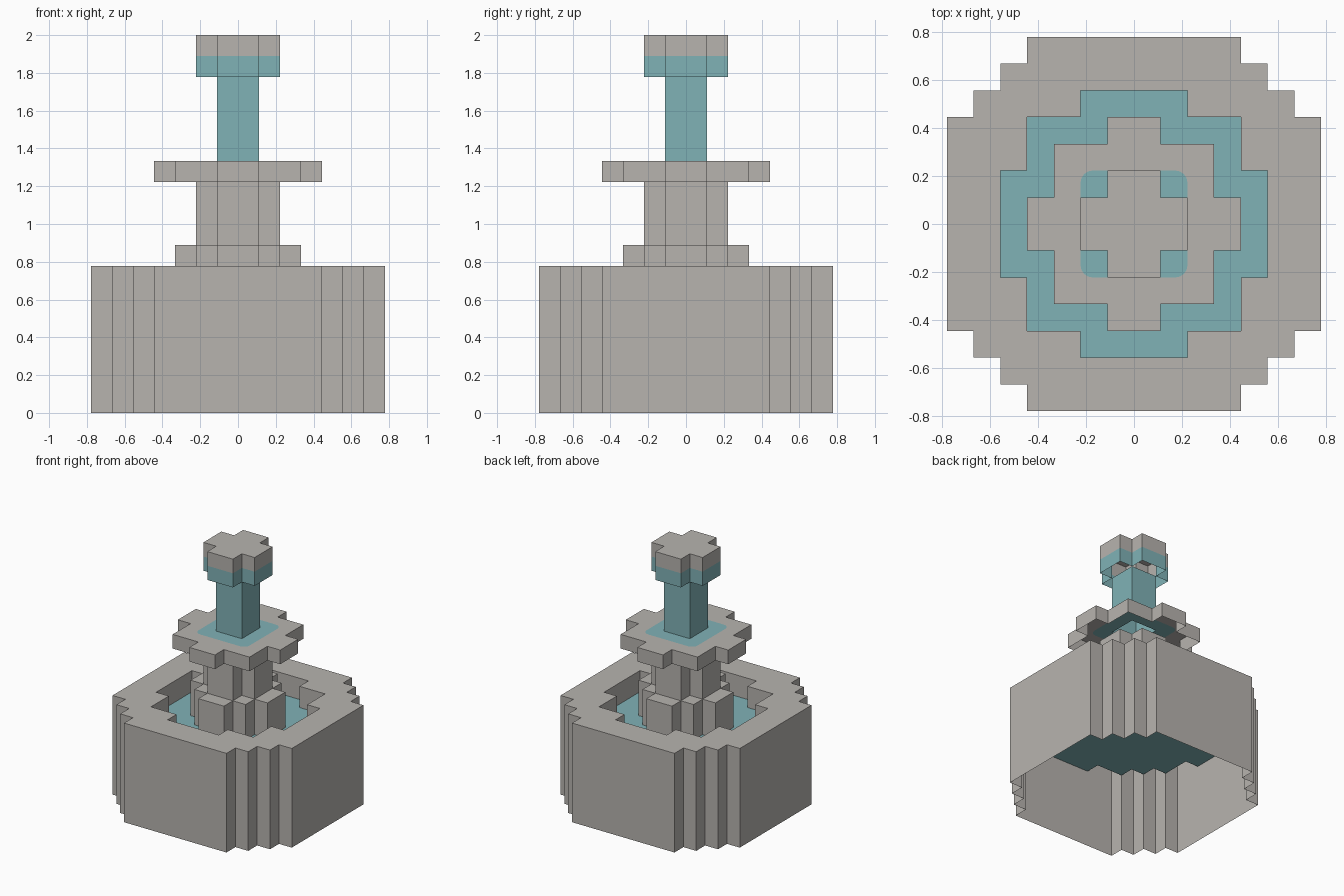
import bpy, bmesh, math

if "Cube" in bpy.data.objects:
    bpy.data.objects.remove(bpy.data.objects["Cube"])

U = 1 / 9  # block size
WATER_Z = 5.5  # pool level in blocks


def material(name, rgb):
    m = bpy.data.materials.new(name)
    m.diffuse_color = (*rgb, 1)
    m.use_nodes = True
    m.node_tree.nodes["Principled BSDF"].inputs["Base Color"].default_value = m.diffuse_color
    return m


STONE = material("stone grey", (0.475, 0.455, 0.430))
WATER = material("water teal", (0.217, 0.447, 0.470))


def outline(quadrant):
    """Turn one corner's stair points into a full counter-clockwise outline."""
    pts, q = [], list(quadrant)
    for _ in range(4):
        pts += q
        q = [(-y, x) for x, y in q]
    return pts


BASIN = outline([(7, 4), (6, 4), (6, 5), (5, 5), (5, 6), (4, 6), (4, 7)])
SHEET = outline([(7, 2), (6, 2), (6, 4), (5, 4), (5, 5), (4, 5), (4, 6), (2, 6), (2, 7)])
POOL = outline([(5, 2), (4, 2), (4, 4), (2, 4), (2, 5)])
PEDESTAL = outline([(3, 1), (2, 1), (2, 2), (1, 2), (1, 3)])
DISH = outline([(4, 1), (3, 1), (3, 3), (1, 3), (1, 4)])
CROSS = outline([(2, 1), (1, 1), (1, 2)])
SQUARE = outline([(1, 1)])
PUDDLE = outline([(1.55 + 0.45 * math.cos(a), 1.55 + 0.45 * math.sin(a))
                  for a in (math.pi / 8 * i for i in range(5))])


def finish(name, bm, mat):
    me = bpy.data.meshes.new(name)
    bm.to_mesh(me)
    bm.free()
    me.materials.append(mat)
    ob = bpy.data.objects.new(name, me)
    bpy.context.collection.objects.link(ob)
    return ob


def loop(bm, pts, z):
    return [bm.verts.new((x * U, y * U, z * U)) for x, y in pts]


def wall(name, pts, z0, z1, mat, inward=False):
    """Upright band following an outline."""
    bm = bmesh.new()
    lo, hi = loop(bm, pts, z0), loop(bm, pts, z1)
    n = len(pts)
    for i in range(n):
        j = (i + 1) % n
        f = bm.faces.new((lo[i], lo[j], hi[j], hi[i]))
        if inward:
            f.normal_flip()
    return finish(name, bm, mat)


def cap(name, pts, z, mat, hole=None):
    """Level surface inside an outline, optionally with a hole."""
    bm = bmesh.new()
    edges = []
    for ring in (pts, hole):
        if ring:
            v = loop(bm, ring, z)
            edges += [bm.edges.new((v[i - 1], v[i])) for i in range(len(v))]
    bmesh.ops.triangle_fill(bm, edges=edges, use_beauty=True, normal=(0, 0, 1))
    for f in bm.faces:
        f.normal_update()
        if f.normal.z < 0:
            f.normal_flip()
    return finish(name, bm, mat)


# Basin: open underneath, with a sunken pool and a round water sheet
wall("basin_wall", BASIN, 0, 7, STONE)
cap("basin_rim", BASIN, 7, STONE, POOL)
wall("pool_wall", POOL, WATER_Z, 7, STONE, inward=True)
cap("pool_water", SHEET, WATER_Z, WATER)

# Pedestal and stem
wall("pedestal_wall", PEDESTAL, WATER_Z, 8, STONE)
cap("pedestal_top", PEDESTAL, 8, STONE)
wall("stem", CROSS, 8, 11, STONE)

# Upper dish with a puddle around the water column
wall("dish_wall", DISH, 11, 12, STONE)
cap("dish_top", DISH, 12, STONE, PUDDLE)
cap("dish_puddle", PUDDLE, 12, WATER, SQUARE)

# Water column and two-tone head
wall("water_column", SQUARE, 12, 16, WATER)
wall("head_lower_band", CROSS, 16, 17, WATER)
wall("head_upper_band", CROSS, 17, 18, STONE)
cap("head_top", CROSS, 18, STONE)
